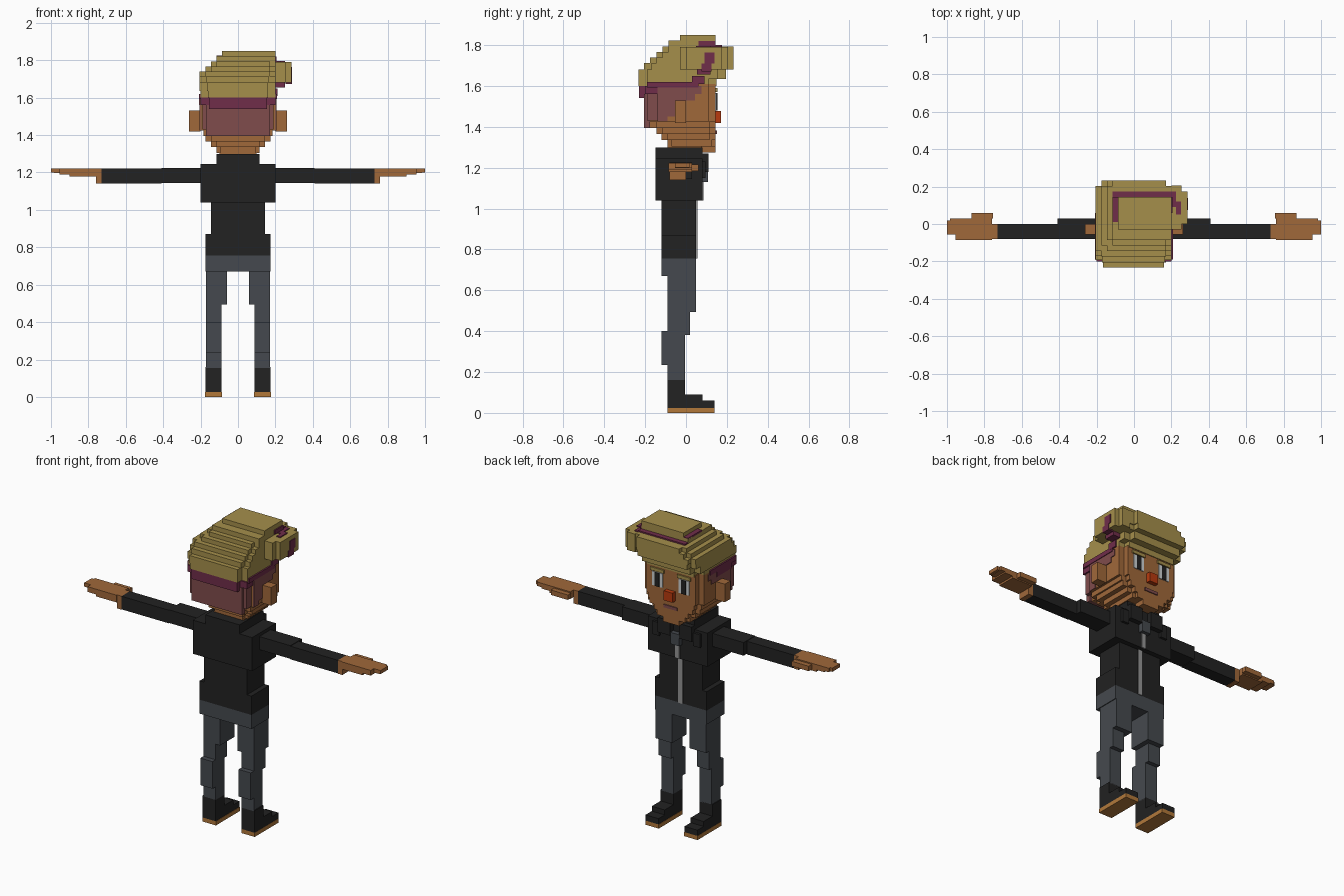
import bpy, bmesh


def srgb(r, g, b):
    f = lambda c: c / 12.92 if c <= 0.04045 else ((c + 0.055) / 1.055) ** 2.4
    return tuple(f(v / 255) for v in (r, g, b)) + (1,)


MATS = {}
for name, rgb in {"blond": (165, 143, 75), "magenta": (112, 45, 74), "shaved": (128, 76, 76),
                  "skin": (160, 104, 58), "black": (34, 34, 34), "denim": (69, 73, 78),
                  "nose_red": (184, 58, 14), "zip_grey": (150, 150, 150),
                  "sole_tan": (178, 120, 58), "eye_white": (205, 210, 212)}.items():
    MATS[name] = bpy.data.materials.new(name)
    MATS[name].diffuse_color = srgb(*rgb)


def part(name, mat, blocks, mirror=False):
    """Blocks are (x0, x1, y0, y1, z0, z1[, notch]); notch cuts square corners."""
    bm = bmesh.new()
    for b in blocks:
        x0, x1, y0, y1, z0, z1 = b[:6]
        n = b[6] if len(b) > 6 else 0
        if n:
            pts = [(x0 + n, y0), (x1 - n, y0), (x1 - n, y0 + n), (x1, y0 + n),
                   (x1, y1 - n), (x1 - n, y1 - n), (x1 - n, y1), (x0 + n, y1),
                   (x0 + n, y1 - n), (x0, y1 - n), (x0, y0 + n), (x0 + n, y0 + n)]
        else:
            pts = [(x0, y0), (x1, y0), (x1, y1), (x0, y1)]
        lo = [bm.verts.new((x, y, z0)) for x, y in pts]
        hi = [bm.verts.new((x, y, z1)) for x, y in pts]
        bm.faces.new(lo[::-1])
        bm.faces.new(hi)
        for i in range(len(pts)):
            j = (i + 1) % len(pts)
            bm.faces.new((lo[i], lo[j], hi[j], hi[i]))
    me = bpy.data.meshes.new(name)
    bm.to_mesh(me)
    bm.free()
    me.materials.append(MATS[mat])
    ob = bpy.data.objects.new(name, me)
    bpy.context.collection.objects.link(ob)
    if mirror:
        ob.modifiers.new("Mirror", 'MIRROR')
    return ob


# Jacket
part("jacket", "black", [(-.2, .2, -.15, .08, 1.04, 1.245),
                         (-.115, .115, -.15, .08, 1.245, 1.30),
                         (-.145, .145, -.12, .05, .86, 1.04),
                         (-.175, .175, -.12, .05, .755, .87)])
part("lapels", "black", [(.03, .115, .08, .11, 1.18, 1.27), (.115, .16, .08, .095, 1.15, 1.23)], True)
part("zip", "zip_grey", [(-.014, .014, .05, .056, .755, 1.04),
                         (-.014, .014, .08, .086, 1.04, 1.14)])
part("zip_pull", "denim", [(-.03, .03, .08, .108, 1.13, 1.20)])
part("sleeves", "black", [(.2, .41, -.08, .03, 1.145, 1.225),
                          (.41, .73, -.08, 0, 1.142, 1.222)], True)

# Hands
part("hands", "skin", [(.73, .76, -.08, 0, 1.14, 1.222),
                       (.76, .90, -.085, .03, 1.178, 1.222),
                       (.755, .87, .03, .06, 1.185, 1.215),
                       (.90, .955, -.085, .03, 1.19, 1.222),
                       (.955, .985, -.055, .03, 1.198, 1.222),
                       (.985, 1.0, -.055, .018, 1.2, 1.222)], True)

# Trousers and shoes
part("hips", "denim", [(-.175, .175, -.12, .05, .67, .755)])
part("legs", "denim", [(.058, .17, -.09, .05, .495, .67),
                       (.088, .17, -.09, .02, .38, .495),
                       (.088, .17, -.12, -.005, .235, .40),
                       (.088, .17, -.09, -.005, .155, .235)], True)
part("shoes", "black", [(.088, .175, -.09, -.005, .025, .16),
                        (.088, .175, -.005, .08, .025, .09),
                        (.088, .175, .08, .14, .025, .06)], True)
part("soles", "sole_tan", [(.086, .176, -.09, .14, 0, .025)], True)

# Head, widening upward from the chin
part("head", "skin", [(-.055, .055, .075, .145, 1.275, 1.305),
                      (-.1, .1, -.09, .075, 1.28, 1.305),
                      (-.115, .115, -.09, .145, 1.305, 1.335, .02),
                      (-.145, .145, -.12, .145, 1.335, 1.365, .03),
                      (-.175, .175, -.145, .145, 1.365, 1.395, .03),
                      (-.185, .185, -.175, .145, 1.395, 1.425, .03),
                      (-.2, .2, -.175, .145, 1.425, 1.61, .035)])
part("ears", "skin", [(.2, .262, -.055, 0, 1.42, 1.53)], True)
part("shaved_back", "shaved", [(-.17, .17, -.205, -.175, 1.395, 1.56),
                               (-.19, .19, -.19, -.14, 1.43, 1.56)])
part("shaved_sides", "shaved", [(.198, .205, -.14, .075, 1.56, 1.6),
                                (.198, .205, -.14, .045, 1.53, 1.56),
                                (.198, .205, -.14, -.055, 1.45, 1.53),
                                (.198, .205, -.14, -.09, 1.425, 1.45)], True)

# Face
part("nose", "nose_red", [(-.03, .03, .145, .172, 1.42, 1.478)])
part("mouth", "shaved", [(-.045, .045, .145, .151, 1.365, 1.383)])
part("eye_whites", "eye_white", [(.055, .125, .145, .150, 1.48, 1.565)], True)
part("pupils", "black", [(.075, .105, .150, .153, 1.48, 1.565)], True)
part("eyebrows", "blond", [(.045, .135, .145, .153, 1.57, 1.59)], True)

# Hair: stepped layers, (x0, x1, y0, y1, z0, z1, notch)
part("hair", "blond", [(-.2, .2, -.232, .15, 1.6, 1.635, .04),
                       (-.205, .2, -.232, .195, 1.635, 1.68, .04),
                       (-.205, .2, -.205, .232, 1.68, 1.712, .035),
                       (-.205, .2, -.175, .232, 1.712, 1.74, .03),
                       (-.175, .2, -.145, .232, 1.74, 1.767, .03),
                       (-.145, .2, -.115, .232, 1.767, 1.793, .03),
                       (-.115, .2, -.085, .145, 1.793, 1.822),
                       (-.085, .2, -.03, .145, 1.822, 1.85)])
part("hair_sweep", "blond", [(.2, .255, -.03, .205, 1.68, 1.79),
                             (.255, .285, 0, .175, 1.68, 1.79)])

# Magenta undercut band and streaks
part("undercut_back", "magenta", [(-.155, .155, -.23, -.18, 1.54, 1.6),
                                  (-.2, .2, -.2, -.11, 1.56, 1.6)])
part("undercut_sides", "magenta", [(.199, .209, -.19, .06, 1.592, 1.62)], True)
part("left_undercut", "magenta", [(-.209, -.199, -.14, .0, 1.56, 1.595)])
part("side_streak", "magenta", [(.2, .21, .03, .09, 1.61, 1.65),
                                (.2, .25, .055, .12, 1.655, 1.68),
                                (.255, .289, .075, .125, 1.672, 1.71),
                                (.28, .289, .09, .14, 1.71, 1.765),
                                (.2, .207, .06, .145, 1.795, 1.82)])
part("crown_streak", "magenta", [(-.115, .2, .145, .175, 1.79, 1.801),
                                 (-.115, -.085, .01, .145, 1.815, 1.826),
                                 (.2, .225, .09, .175, 1.785, 1.796),
                                 (.225, .25, .05, .12, 1.785, 1.796)])
